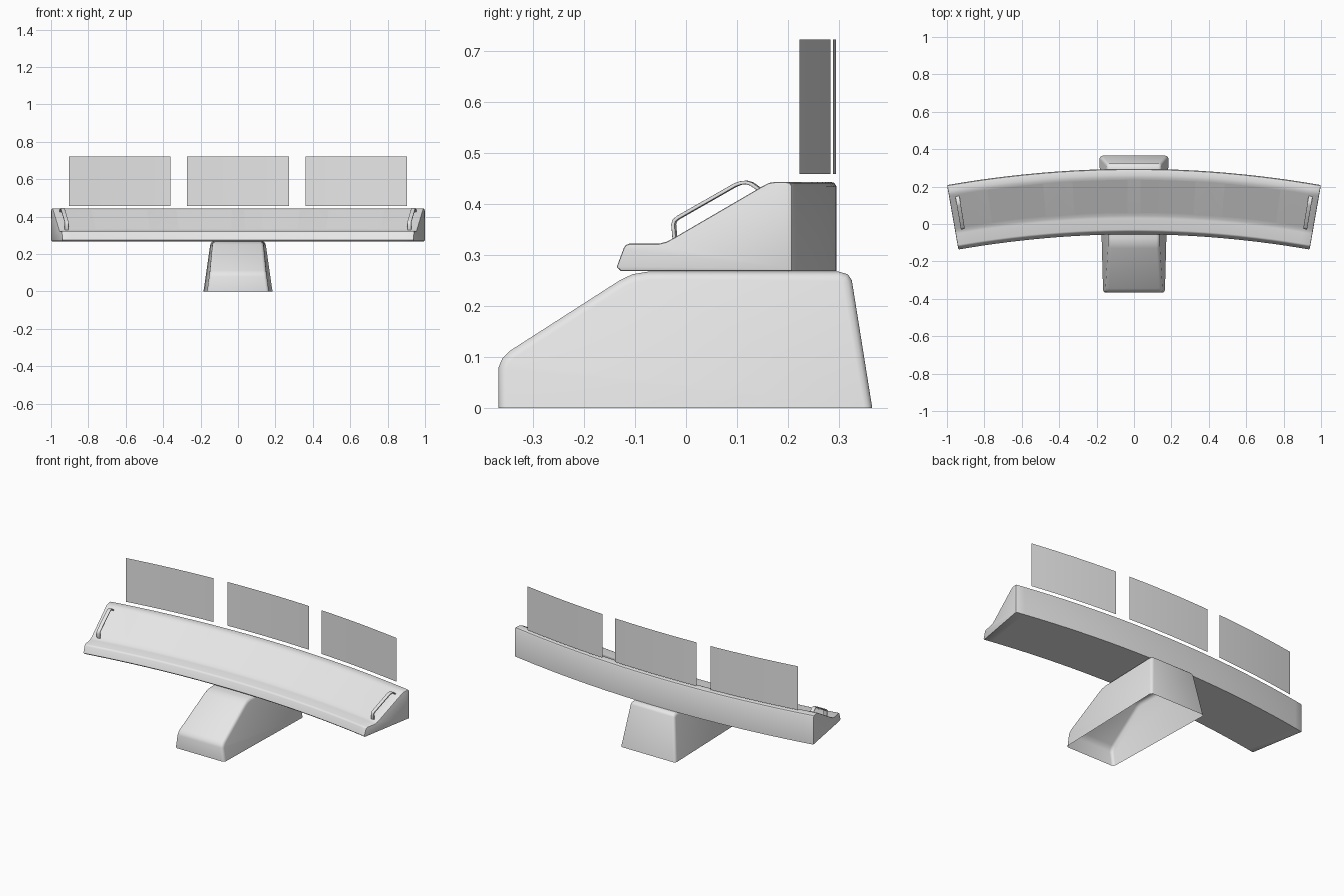
import bpy, bmesh, math
from mathutils import Vector

old = bpy.data.objects.get("Cube")
if old:
    bpy.data.objects.remove(old, do_unlink=True)

grey = bpy.data.materials.new("plain_grey")
grey.use_nodes = True
grey.diffuse_color = (0.8, 0.8, 0.8, 1)
grey.node_tree.nodes["Principled BSDF"].inputs["Base Color"].default_value = (0.8, 0.8, 0.8, 1)

RADIUS = 5.495  # the desk and screens curve about a far centre in front
END = 9.94      # half of the sweep, in degrees


def arc(angle, depth, z):
    """Point on the curved layout: angle in degrees, depth towards the back."""
    a = math.radians(angle)
    r = RADIUS + depth
    return Vector((r * math.sin(a), r * math.cos(a) - RADIUS, z))


def finish(bm, name, sharp=40):
    mesh = bpy.data.meshes.new(name)
    bm.to_mesh(mesh)
    bm.free()
    mesh.materials.append(grey)
    obj = bpy.data.objects.new(name, mesh)
    bpy.context.collection.objects.link(obj)
    bpy.ops.object.select_all(action='DESELECT')
    obj.select_set(True)
    bpy.context.view_layer.objects.active = obj
    bpy.ops.object.shade_smooth_by_angle(angle=math.radians(sharp))
    return obj


def loft(bm, rings, closed=True, caps=True):
    """Skin rows of points; returns the faces as [row][column]."""
    rows = [[bm.verts.new(p) for p in ring] for ring in rings]
    n = len(rows[0])
    faces = []
    for a, b in zip(rows, rows[1:]):
        faces.append([bm.faces.new((a[i], a[(i + 1) % n], b[(i + 1) % n], b[i]))
                      for i in range(n if closed else n - 1)])
    ends = []
    if caps:
        ends = [bm.faces.new(rows[0]), bm.faces.new(rows[-1])]
    bmesh.ops.recalc_face_normals(bm, faces=bm.faces[:])
    return faces, ends


def round_edges(bm, edges, size, segments):
    bmesh.ops.bevel(bm, geom=list(edges), offset=size, segments=segments,
                    profile=0.5, affect='EDGES', clamp_overlap=False)


# Pedestal: tapered side profile, rounded along both sides, open underneath
side = [(-.367, 0), (-.367, .08), (-.36, .097), (-.345, .112), (-.13, .25),
        (-.105, .262), (-.075, .267), (.3, .267), (.317, .262), (.325, .25), (.365, 0)]
bm = bmesh.new()
rings = [[(s * (.175 + .027 * y - .14 * z), y, z) for y, z in side] for s in (-1, 1)]
skin, ends = loft(bm, rings)
floor = skin[0][-1]
rim = {e for f in ends for e in f.edges if floor not in e.link_faces}
bmesh.ops.delete(bm, geom=[floor], context='FACES')
round_edges(bm, rim, .016, 3)
finish(bm, "pedestal")

# Desk: one section swept along the arc
section = [(-.046, .268), (-.055, .276), (-.041, .313), (-.037, .319), (-.03, .322),
           (.03, .322), (.045, .326), (.06, .334), (.236, .435), (.248, .441),
           (.261, .443), (.283, .443), (.291, .441), (.295, .434), (.295, .268)]
SLOPE = 7  # the section edge that carries the recessed panels
panels = [(.35, 3.29), (4.86, 7.86)]
half = [.35, 1.3, 2.3, 3.29, 4.1, 4.86, 5.9, 6.9, 7.86, 8.6, 9.4, END]
stations = [-a for a in reversed(half)] + half
bm = bmesh.new()
skin, ends = loft(bm, [[arc(a, d, z) for d, z in section] for a in stations])
recess = []
for row, a, b in zip(skin, stations, stations[1:]):
    middle = abs(a + b) / 2
    if any(lo < middle < hi for lo, hi in panels):
        recess.append(row[SLOPE])
round_edges(bm, {e for f in ends for e in f.edges}, .005, 2)

# Sunken panels in the sloping top
out = bmesh.ops.extrude_face_region(bm, geom=recess)
for v in (g for g in out["geom"] if isinstance(g, bmesh.types.BMVert)):
    outward = Vector((v.co.x, v.co.y + RADIUS, 0)).normalized()
    v.co += .01 * (outward * .5 - Vector((0, 0, .866)))
finish(bm, "curved_desk")

# Grab handles: flat straps bent over the slope near each end
path = [(.055, .326), (.052, .359), (.054, .367), (.061, .373), (.175, .437),
        (.186, .441), (.197, .442), (.207, .439), (.226, .426)]
for name, sign in (("left_handle", 1), ("right_handle", -1)):
    rings = []
    for i, (d, z) in enumerate(path):
        before, after = path[max(i - 1, 0)], path[min(i + 1, len(path) - 1)]
        t = Vector((after[0] - before[0], after[1] - before[1])).normalized() * .0035
        rings.append([arc(sign * (9.5 + w), d - k * t.y, z + k * t.x)
                      for w, k in ((-.11, -1), (.11, -1), (.11, 1), (-.11, 1))])
    bm = bmesh.new()
    loft(bm, rings)
    round_edges(bm, [e for e in bm.edges if e.calc_face_angle(0) > 1.2], .0015, 2)
    finish(bm, name)

# Screens: thin curved sheets floating over the back edge
for name, lo, hi in (("centre_screen", -2.69, 2.69), ("left_screen", 3.58, 8.99),
                     ("right_screen", -8.99, -3.58)):
    bm = bmesh.new()
    angles = [lo + (hi - lo) * i / 8 for i in range(9)]
    loft(bm, [[arc(a, .294, z) for z in (.458, .722)] for a in angles],
         closed=False, caps=False)
    finish(bm, name)
